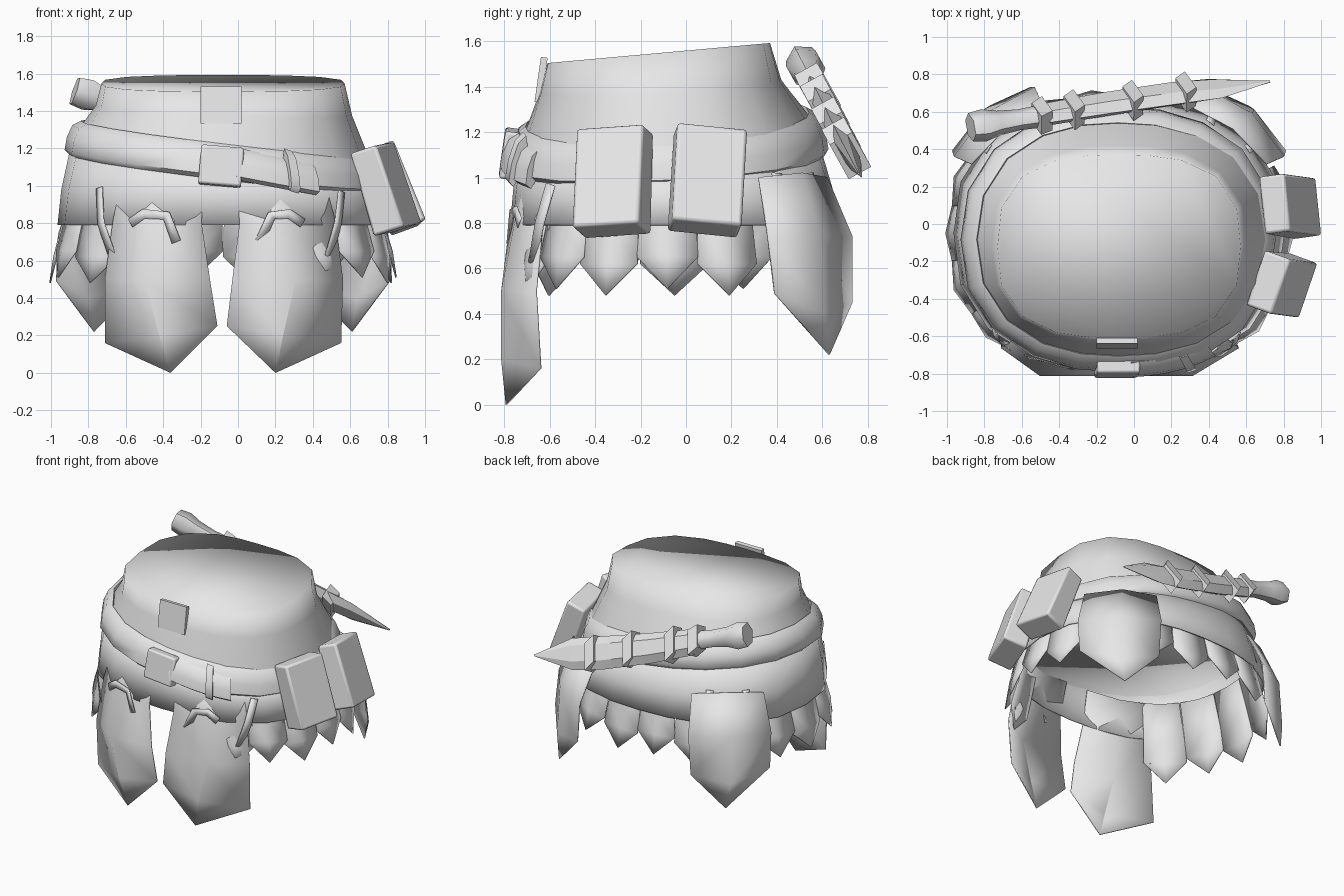
import bpy, bmesh, math
from mathutils import Vector, Matrix

if "Cube" in bpy.data.objects:
    bpy.data.objects.remove(bpy.data.objects["Cube"])

MAT = bpy.data.materials.new("light_grey")
MAT.diffuse_color = (0.8, 0.8, 0.8, 1)
MAT.use_nodes = True
MAT.node_tree.nodes["Principled BSDF"].inputs["Base Color"].default_value = MAT.diffuse_color


def make(name, verts, faces, angle=40, thick=0):
    me = bpy.data.meshes.new(name)
    me.from_pydata([tuple(v) for v in verts], [], faces)
    me.materials.append(MAT)
    bm = bmesh.new()
    bm.from_mesh(me)
    bmesh.ops.recalc_face_normals(bm, faces=bm.faces)
    bm.to_mesh(me)
    bm.free()
    ob = bpy.data.objects.new(name, me)
    bpy.context.collection.objects.link(ob)
    if thick:
        mod = ob.modifiers.new("thickness", 'SOLIDIFY')
        mod.thickness = thick
        mod.offset = 0
    bpy.ops.object.select_all(action='DESELECT')
    ob.select_set(True)
    bpy.context.view_layer.objects.active = ob
    if angle >= 180:
        bpy.ops.object.shade_smooth()
    else:
        bpy.ops.object.shade_smooth_by_angle(angle=math.radians(angle))
    return ob


def loft(name, rings, caps=True, loop=False, angle=40, thick=0):
    """Skin a list of equally long closed cross-sections."""
    n, m = len(rings[0]), len(rings)
    verts = [p for r in rings for p in r]
    faces = []
    for i in range(m if loop else m - 1):
        a, b = i * n, (i + 1) % m * n
        for j in range(n):
            k = (j + 1) % n
            faces.append((a + j, a + k, b + k, b + j))
    if caps and not loop:
        faces += [tuple(range(n)), tuple(range((m - 1) * n, m * n))]
    return make(name, verts, faces, angle, thick)


def outline(x0, x1, y0, y1, e, phi, off=0.0):
    cx, cy, rx, ry = (x0 + x1) / 2, (y0 + y1) / 2, (x1 - x0) / 2, (y1 - y0) / 2
    c, s = math.cos(math.radians(phi)), math.sin(math.radians(phi))
    r = (abs(c / rx) ** e + abs(s / ry) ** e) ** (-1 / e) + off
    return cx + r * c, cy + r * s


def ring_of(x0, x1, y0, y1, e, z, sx, sy):
    pts = []
    for i in range(20):
        x, y = outline(x0, x1, y0, y1, e, i * 18)
        pts.append((x, y, z + sx * x + sy * (y + 0.1)))
    return pts


# Closed waist: x range, y range, roundness, height, slope along x and y
loft("waist", [ring_of(*r) for r in (
    (-0.89, 0.72, -0.74, 0.58, 2.3, 1.06, -0.10, 0.04),
    (-0.85, 0.70, -0.71, 0.55, 2.3, 1.22, -0.10, 0.05),
    (-0.76, 0.61, -0.645, 0.42, 2.5, 1.40, -0.04, 0.05),
    (-0.73, 0.57, -0.61, 0.37, 2.8, 1.55, 0.0, 0.09))], angle=180)

# Open skirt hanging below the belt
SKIRT = [(-0.96, 0.80, -0.77, 0.67, 2.4, 0.79, 0.0, 0.0),
         (-0.94, 0.77, -0.755, 0.64, 2.35, 0.95, -0.03, 0.0),
         (-0.89, 0.72, -0.74, 0.58, 2.3, 1.12, -0.10, 0.04)]
loft("skirt", [ring_of(*r) for r in SKIRT], caps=False, angle=180, thick=0.01)


def surf(phi, z, off=0.0):
    """Point on the skirt at a given bearing and height."""
    for a, b in zip(SKIRT, SKIRT[1:]):
        if z <= b[5]:
            break
    f = min(1, max(0, (z - a[5]) / (b[5] - a[5])))
    x, y = outline(*[a[k] + (b[k] - a[k]) * f for k in range(5)], phi, off)
    return Vector((x, y, z))


# Belt, its tail and its keeper follow one tilted ring
def band(name, p0, p1, steps, off, half, depth, drop=0.0, loop=False):
    prof = [(0, -half), (depth * 0.8, -half * 0.75), (depth, 0),
            (depth * 0.8, half * 0.7), (0, half), (-0.05, 0)]
    secs = []
    for i in range(steps + (0 if loop else 1)):
        phi = p0 + (p1 - p0) * i / steps
        sec = []
        for o, h in prof:
            x, y = outline(-0.87, 0.70, -0.735, 0.57, 2.3, phi, off + o - 0.3 * h)
            sec.append((x, y, 1.12 - 0.12 * x + 0.05 * (y + 0.7) + h - drop * i / steps))
        secs.append(sec)
    return loft(name, secs, loop=loop, angle=60)


band("belt", 0, 360, 20, 0.0, 0.095, 0.045, 0, True)
band("belt_tail", 276, 310, 5, 0.03, 0.085, 0.045, 0.035)
band("belt_keeper", 297.5, 301, 1, 0.055, 0.11, 0.04, 0.01)


def block(name, loc, size, rot=(0, 0, 0), bevel=0.0, taper=1.0):
    x, y, z = [s / 2 for s in size]
    rm = (Matrix.Translation(loc) @ Matrix.Rotation(math.radians(rot[2]), 4, 'Z')
          @ Matrix.Rotation(math.radians(rot[1]), 4, 'Y')
          @ Matrix.Rotation(math.radians(rot[0]), 4, 'X'))
    secs = [[rm @ Vector((a * x * t, b * y, h)) for a, b in
             ((-1, -1), (1, -1), (1, 1), (-1, 1))] for h, t in ((-z, 1), (z, taper))]
    ob = loft(name, secs)
    if bevel:
        mod = ob.modifiers.new("soft_edges", 'BEVEL')
        mod.width, mod.segments = bevel, 2
    return ob


block("belt_buckle", (-0.09, -0.775, 1.105), (0.23, 0.07, 0.21), (-8, 5, 0), 0.012)
block("upper_patch", (-0.09, -0.638, 1.43), (0.22, 0.03, 0.20), (-8, 0, 0))

# Pouches hanging on the right hip
block("rear_pouch", (0.83, 0.095, 0.99), (0.17, 0.31, 0.46), (-6, -20, 8), 0.015, 0.85)
block("front_pouch", (0.785, -0.32, 0.985), (0.18, 0.31, 0.46), (4, -17, -20), 0.015, 0.85)


# Flaps: rows of three points above a pointed lower edge
def flap(name, rows, tip):
    verts = [p for r in rows for p in r] + [tip]
    faces = []
    for r in range(len(rows) - 1):
        for c in range(2):
            a = r * 3 + c
            faces.append((a, a + 1, a + 4, a + 3))
    b = len(rows) * 3 - 3
    t = len(verts) - 1
    faces += [(b, b + 1, t), (b + 1, b + 2, t)]
    return make(name, verts, faces, 30, 0.008)


SMALL = [(p, 8.6) for p in (-50, -35, -19, -2, 15)] + [(p, 11) for p in (57, 79, 101, 123)]
SMALL += [(p, 9.7) for p in (161, 180, 199, 218)]
for i, (phi, w) in enumerate(SMALL):
    z = 0.65 if i % 2 else 0.62
    flap("small_flap",
         [[surf(phi + k * w * 0.95, 1.04, -0.025) for k in (-1, 0, 1)],
          [surf(phi + k * w * 0.97, 0.79, -0.02) for k in (-1, 0, 1)],
          [surf(phi + k * w, z, 0.018 + 0.006 * (k == 0)) for k in (-1, 0, 1)]],
         surf(phi, z - 0.14, 0.045))

# Long front flaps
flap("front_flap_left",
     [[surf(p, 1.04, -0.025) for p in (225, 240, 261)],
      [surf(225, 0.82, 0.0), surf(240, 0.83, 0.008), surf(261, 0.80, 0.005)],
      [(-0.71, -0.66, 0.50), (-0.50, -0.81, 0.50), (-0.15, -0.81, 0.50)],
      [(-0.71, -0.64, 0.16), (-0.42, -0.81, 0.20), (-0.11, -0.80, 0.25)]],
     (-0.36, -0.79, 0.0))
flap("front_flap_right",
     [[surf(p, 1.04, -0.025) for p in (277, 295, 316)],
      [surf(277, 0.80, 0.005), surf(295, 0.83, 0.008), surf(316, 0.82, 0.0)],
      [(-0.03, -0.81, 0.50), (0.31, -0.81, 0.50), (0.56, -0.66, 0.50)],
      [(-0.06, -0.80, 0.25), (0.24, -0.81, 0.20), (0.55, -0.64, 0.16)]],
     (0.20, -0.79, 0.0))

# Broad flaps at the two back corners, mirrored about the waist centre
for side, name in ((1, "back_flap_right"), (-1, "back_flap_left")):
    def at(x, y, z):
        return (-0.08 + side * x, y, z)
    flap(name,
         [[at(0.79, 0.32, 1.00), at(0.61, 0.51, 1.02), at(0.40, 0.62, 1.00)],
          [at(0.88, 0.36, 0.74), at(0.71, 0.59, 0.74), at(0.45, 0.73, 0.74)],
          [at(0.89, 0.39, 0.49), at(0.72, 0.61, 0.40), at(0.47, 0.73, 0.45)]],
         at(0.69, 0.63, 0.22))


# Thin hanging straps that hold the long flaps
def strap(pts, off=0.02, half=0.026):
    path = [surf(p, z, off) for p, z in pts]
    verts, faces = [], []
    for i, p in enumerate(path):
        d = path[min(i + 1, len(path) - 1)] - path[max(i - 1, 0)]
        n = Vector((p.x + 0.08, p.y + 0.05, 0))
        side = d.cross(n).normalized() * half
        verts += [p - side, p + side]
    for i in range(len(path) - 1):
        a = 2 * i
        faces.append((a, a + 1, a + 3, a + 2))
    make("flap_strap", verts, faces, 40, 0.006)


for path in ([(218, 0.99), (221, 0.80), (226, 0.62)], [(-40, 0.97), (-44, 0.80), (-48, 0.62)],
             [(34, 1.02), (33, 0.84)], [(51, 1.02), (52, 0.84)],
             [(129, 1.02), (128, 0.84)], [(146, 1.02), (147, 0.84)],
             [(233, 0.80), (238, 0.85), (247, 0.84), (251, 0.70)],
             [(285, 0.70), (290, 0.84), (297, 0.85), (302, 0.80)]):
    strap(path)

# Sheathed knife slung across the back
A, B = Vector((-0.85, 0.52, 1.50)), Vector((0.72, 0.77, 1.0))
D = (B - A).normalized()
UP = Vector((0, -0.55, 1))
W = (UP - D * D.dot(UP)).normalized()
N = W.cross(D).normalized()


def knife_part(name, secs, sides, turn=0.0, angle=40):
    """Sections are (position along knife, half width, half depth, rise)."""
    rows = []
    for t, w, d, up in secs:
        c = A.lerp(B, t) + W * up
        rows.append([c + W * w * math.cos(q) + N * d * math.sin(q) for q in
                     [turn + 2 * math.pi * j / sides for j in range(sides)]])
    loft(name, rows, angle=angle)


knife_part("knife_handle", [(-0.015, 0.085, 0.075, 0), (0.03, 0.095, 0.085, 0), (0.08, 0.07, 0.065, 0),
                            (0.15, 0.06, 0.055, 0), (0.23, 0.065, 0.06, 0)], 6, 0, 60)
knife_part("knife_guard", [(0.205, 0.11, 0.08, 0.02), (0.25, 0.12, 0.085, -0.02)], 4, math.pi / 4)
knife_part("knife_sheath", [(0.24, 0.09, 0.05, -0.01), (0.45, 0.105, 0.05, -0.02), (0.68, 0.115, 0.045, -0.015),
                            (0.82, 0.11, 0.03, 0.0), (1.0, 0.006, 0.005, 0.02)], 6, 0, 25)
for t in (0.34, 0.54, 0.72):
    knife_part("sheath_wrap", [(t - 0.022, 0.13, 0.08, 0.015), (t + 0.022, 0.13, 0.08, -0.04)],
               4, math.pi / 4)
